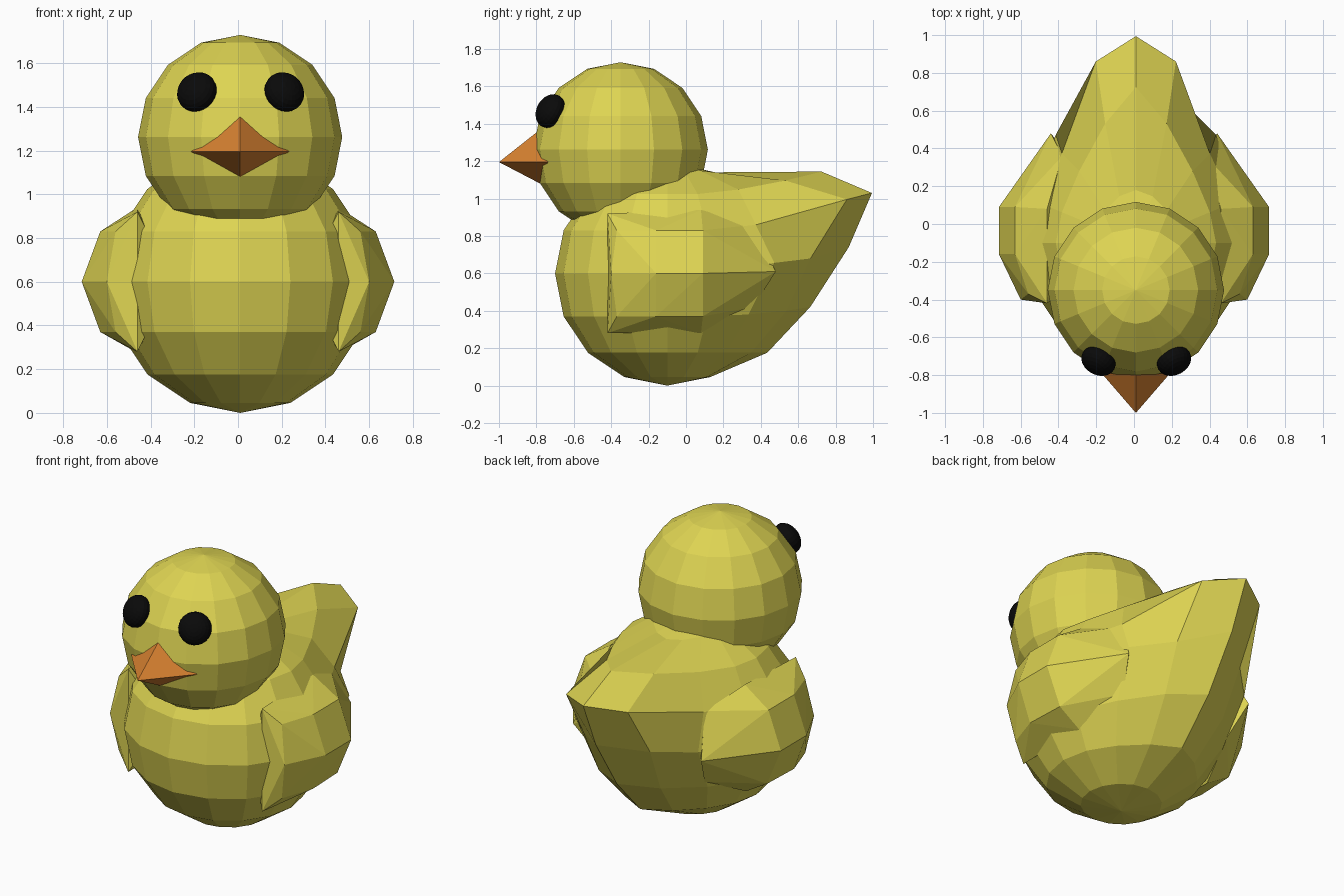
import bpy, bmesh
from math import acos, atan2, pi
from mathutils import Matrix, Vector

cube = bpy.data.objects.get("Cube")
if cube:
    bpy.data.objects.remove(cube, do_unlink=True)


def material(name, color):
    m = bpy.data.materials.new(name)
    m.use_nodes = True
    rgba = (*color, 1)
    m.diffuse_color = rgba
    m.node_tree.nodes["Principled BSDF"].inputs["Base Color"].default_value = rgba
    return m


yellow = material("duckling yellow", (0.73, 0.66, 0.085))
orange = material("beak orange", (0.68, 0.22, 0.03))
black = material("eye black", (0.003, 0.003, 0.003))


def finish(name, bm, mat):
    bmesh.ops.recalc_face_normals(bm, faces=bm.faces)
    mesh = bpy.data.meshes.new(name)
    bm.to_mesh(mesh)
    bm.free()
    mesh.materials.append(mat)
    obj = bpy.data.objects.new(name, mesh)
    bpy.context.collection.objects.link(obj)
    return obj


def sphere(segments, rings, radius, matrix=Matrix()):
    bm = bmesh.new()
    bmesh.ops.create_uvsphere(bm, u_segments=segments, v_segments=rings,
                              radius=radius, matrix=matrix)
    return bm


def hull(name, points, mat):
    bm = bmesh.new()
    for p in points:
        bm.verts.new(p)
    res = bmesh.ops.convex_hull(bm, input=bm.verts)
    loose = {g for g in res["geom_interior"] + res["geom_unused"]
             if isinstance(g, bmesh.types.BMVert)}
    bmesh.ops.delete(bm, geom=list(loose), context="VERTS")
    return finish(name, bm, mat)


# Body: a low-poly sphere whose back is pulled up into a pointed tail
# ring: (back shift, up shift, share of 1st side column, share of 2nd)
tail_pull = {
    1: (0.05, -0.02, 0.7, 0.2),
    2: (0.40, 0.12, 0.6, 0.2),
    3: (0.54, 0.20, 0.83, 0.15),
    4: (0.37, 0.14, 0.57, 0.4),
    5: (0.21, 0.05, 0.6, 0.2),
    6: (0.11, 0.00, 0.5, 0.1),
}
step = pi / 8
bm = sphere(16, 8, 0.6)
for v in bm.verts:
    ring = round(acos(max(-1, min(1, v.co.z / 0.6))) / step)
    column = round(abs(atan2(v.co.x, v.co.y)) / step)
    if ring in tail_pull and column < 3:
        back, up, first, second = tail_pull[ring]
        share = (1, first, second)[column]
        v.co += Vector((0, back, up)) * share
    v.co += Vector((0.01, -0.1, 0.6))
finish("body", bm, yellow)

# Head
finish("head", sphere(16, 8, 0.467, Matrix.Translation((0.01, -0.35, 1.262))), yellow)

# Wings: faceted side bulges with a ridge running back toward the tail
wing = [(0.46, -0.42, 0.92), (0.46, -0.42, 0.28), (0.46, 0.08, 0.94), (0.47, 0.08, 0.28),
        (0.56, -0.37, 0.83), (0.60, -0.40, 0.60), (0.56, -0.37, 0.37),
        (0.63, -0.16, 0.83), (0.715, -0.16, 0.60), (0.63, -0.16, 0.37),
        (0.63, 0.09, 0.83), (0.715, 0.09, 0.60), (0.62, 0.09, 0.37),
        (0.44, 0.48, 0.61), (0.38, 0.36, 0.86), (0.38, 0.36, 0.42),
        (0.30, -0.3, 0.6), (0.30, 0.3, 0.6)]
for side, label in ((1, "left"), (-1, "right")):
    hull(label + "_wing", [(side * x, y, z) for x, y, z in wing], yellow)

# Beak: a stretched diamond sunk into the face
hull("beak", [(0.01, -1.0, 1.195), (0.01, -0.785, 1.365), (0.01, -0.77, 1.075),
              (0.235, -0.74, 1.195), (-0.215, -0.74, 1.195), (0.01, -0.5, 1.195)], orange)

# Eyes: flattened spheres facing outward from the head
for side, label in ((1, "left"), (-1, "right")):
    outward = Vector((side * 0.2, -0.375, 0.215))
    turn = outward.to_track_quat("Z", "Y").to_matrix().to_4x4()
    place = (Matrix.Translation((0.012 + side * 0.2, -0.725, 1.468))
             @ turn @ Matrix.Diagonal((1, 1, 0.72, 1)))
    finish(label + "_eye", sphere(24, 12, 0.095, place), black)
